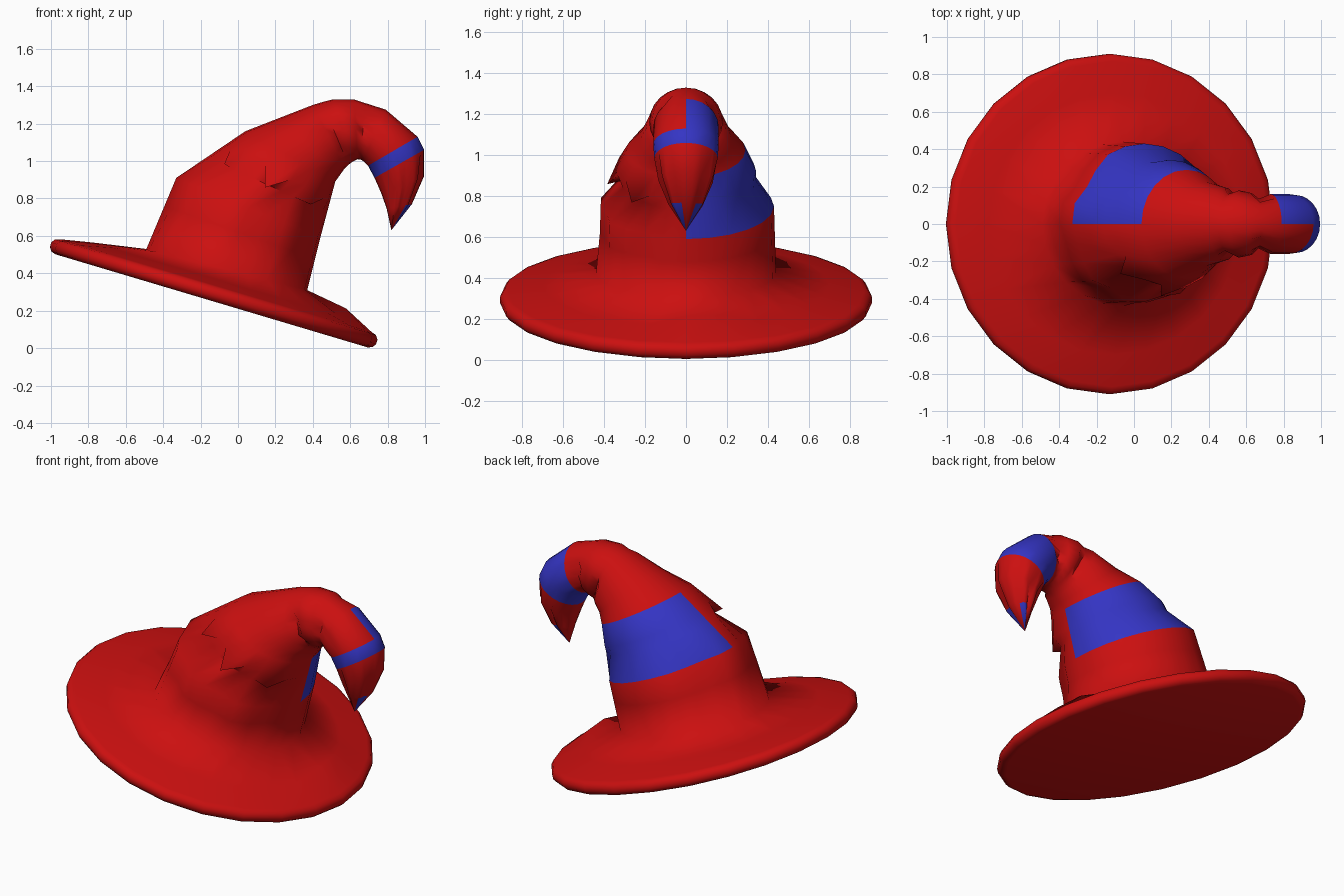
import bpy, math
from mathutils import Vector

if "Cube" in bpy.data.objects:
    bpy.data.objects.remove(bpy.data.objects["Cube"])

N = 24
TILT = math.radians(16.6)
CENTRE = Vector((-0.13, 0, 0.293))
U = Vector((math.cos(TILT), 0, -math.sin(TILT)))
W = Vector((math.sin(TILT), 0, math.cos(TILT)))
V = Vector((0, 1, 0))


def material(name, rgb):
    m = bpy.data.materials.new(name)
    m.diffuse_color = (*rgb, 1)
    m.use_nodes = True
    m.node_tree.nodes["Principled BSDF"].inputs["Base Color"].default_value = m.diffuse_color
    return m


RED = material("red_felt", (0.6, 0.005, 0.005))
BLUE = material("blue_patch", (0.035, 0.035, 0.55))


def loft(name, rings, start, end, blue, angle):
    """Skin closed rings of N points, closed by a point at both ends."""
    verts = [p for r in rings for p in r] + [start, end]
    last = len(rings) - 1
    faces, mats = [], []
    for i in range(N):
        j = (i + 1) % N
        for k in range(last):
            faces.append((k * N + i, k * N + j, (k + 1) * N + j, (k + 1) * N + i))
            mats.append(int(blue(k, i)))
        faces.append((len(verts) - 2, j, i))
        mats.append(0)
        faces.append((last * N + i, last * N + j, len(verts) - 1))
        mats.append(int(blue(last, i)))
    me = bpy.data.meshes.new(name)
    me.from_pydata([tuple(v) for v in verts], [], faces)
    me.materials.append(RED)
    me.materials.append(BLUE)
    me.polygons.foreach_set("material_index", mats)
    ob = bpy.data.objects.new(name, me)
    bpy.context.collection.objects.link(ob)
    bpy.ops.object.select_all(action='DESELECT')
    ob.select_set(True)
    bpy.context.view_layer.objects.active = ob
    bpy.ops.object.shade_smooth_by_angle(angle=math.radians(angle))


def ring(outer, inner, half):
    """Ellipse between an outer and an inner (x, z) point."""
    o, n = Vector((outer[0], 0, outer[1])), Vector((inner[0], 0, inner[1]))
    c, a = (o + n) / 2, (n - o) / 2
    return [c + a * math.cos(t) + V * half * math.sin(t)
            for t in (2 * math.pi * i / N for i in range(N))]


def dent(pts, depths):
    """Push chosen points of a ring towards its centre."""
    c = sum(pts, Vector()) / N
    return [p + (c - p) * depths.get(i, 0) for i, p in enumerate(pts)]


def between(a, b, t, zig=0.0):
    """Ring part way between two rings, zigzagging on the front half."""
    out = []
    for i in range(N):
        front = max(0, -math.sin(2 * math.pi * i / N))
        z = zig * (-1, 0.3, 0.5)[i % 3] * front
        out.append(a[i].lerp(b[i], t + z))
    return out


# Brim: rolled rim, flat underside, top rising to the crown
base = ring((-0.49, 0.53), (0.37, 0.31), 0.44)
profile = [(0.87 + 0.042 * math.cos(a), 0.042 * math.sin(a))
           for a in (math.radians(d) for d in range(-90, 91, 36))]
profile.append((0.70, 0.075))
brim = []
for r, h in profile:
    pts = []
    for i in range(N):
        t = 2 * math.pi * i / N
        bump = 0.05 if r == 0.70 and i in (0, 1) else 0   # small crumple at the right
        pts.append(CENTRE + (U * math.cos(t) + V * math.sin(t)) * r + W * (h + bump))
    brim.append(pts)

# Crown: wide lower cone, folds, then the curled tip
low = ring((-0.33, 0.91), (0.44, 0.59), 0.43)
high = ring((0.04, 1.16), (0.52, 0.89), 0.29)
pleats = {13: .05, 14: .03, 16: .08, 18: .03, 19: .07, 21: .03, 22: .07, 9: .05, 10: .08}
groove = {i: .13 * min(1, -1.3 * math.sin(2 * math.pi * i / N)) for i in range(14, 24)}
back_crease = {i: .07 for i in range(3, 10)}
front_lip = {i: -.03 for i in range(15, 23)}

crown = [
    base,
    dent(between(base, low, 0.6), pleats),
    dent(low, pleats),
    dent(between(low, high, 0.45), groove | back_crease),
    dent(between(low, high, 0.62, 0.22), front_lip),
    high,
    ring((0.22, 1.23), (0.545, 0.925), 0.225),
    ring((0.40, 1.30), (0.57, 0.96), 0.195),
    ring((0.45, 1.315), (0.59, 0.98), 0.165),
    ring((0.51, 1.33), (0.61, 0.995), 0.18),
    ring((0.62, 1.33), (0.64, 1.01), 0.165),
    ring((0.68, 1.31), (0.655, 1.008), 0.135),
    ring((0.79, 1.275), (0.67, 1.0), 0.16),
    ring((0.96, 1.13), (0.695, 0.975), 0.16),
    ring((0.995, 1.06), (0.73, 0.91), 0.155),
    ring((0.995, 0.92), (0.765, 0.83), 0.135),
    ring((0.93, 0.77), (0.795, 0.745), 0.085),
]
# Creases in the curl and the hanging tip
crown[8] = dent(crown[8], {i: .15 for i in (4, 5, 6, 17, 18, 20)})
crown[11] = dent(crown[11], {i: .18 for i in (5, 7, 15, 17, 18)})
for k in (15, 16):
    crown[k] = dent(crown[k], {i: .2 for i in (3, 6, 9, 14, 17, 20)})

FIRST = len(brim)


def patches(k, i):
    k -= FIRST
    if k in (2, 3, 4, 12):      # large back patch and half of the curl band
        return i < 12
    if k == 13:                 # full band round the curl
        return True
    return k == 16 and i in (6, 7, 8, 13, 14, 15)


loft("pointed_hat", brim + crown, CENTRE - W * 0.042, Vector((0.82, 0, 0.63)), patches, 75)
